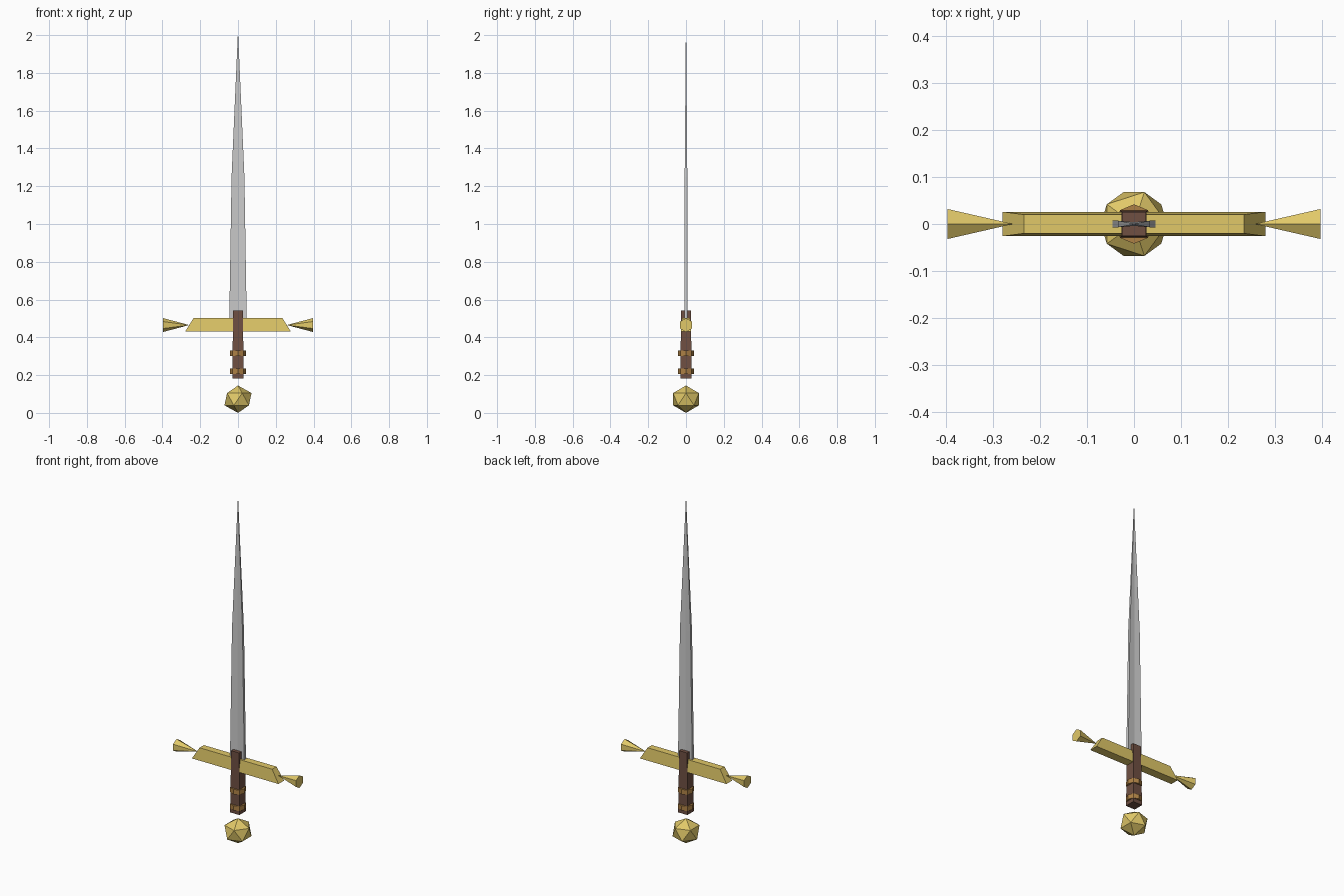
import bpy, bmesh, math
from mathutils import Matrix

if "Cube" in bpy.data.objects:
    bpy.data.objects.remove(bpy.data.objects["Cube"])


def material(name, rgb):
    m = bpy.data.materials.new(name)
    m.diffuse_color = (*rgb, 1)
    m.use_nodes = True
    m.node_tree.nodes["Principled BSDF"].inputs["Base Color"].default_value = m.diffuse_color
    return m


gold = material("gold", (0.75, 0.58, 0.14))
leather = material("leather", (0.16, 0.08, 0.055))
bronze = material("bronze", (0.42, 0.22, 0.06))


def finish(name, bm, mat=None):
    bmesh.ops.recalc_face_normals(bm, faces=bm.faces)
    mesh = bpy.data.meshes.new(name)
    bm.to_mesh(mesh)
    bm.free()
    obj = bpy.data.objects.new(name, mesh)
    bpy.context.collection.objects.link(obj)
    if mat:
        mesh.materials.append(mat)
    return obj


def loft(name, sections, mat=None):
    """Join matching (x, y) loops stacked at given heights, capped at both ends."""
    bm = bmesh.new()
    loops = [[bm.verts.new((x, y, z)) for x, y in pts] for z, pts in sections]
    n = len(loops[0])
    for a, b in zip(loops, loops[1:]):
        for i in range(n):
            j = (i + 1) % n
            bm.faces.new((a[i], a[j], b[j], b[i]))
    bm.faces.new(loops[0])
    bm.faces.new(loops[-1])
    return finish(name, bm, mat)


def rect(x, y):
    return [(-x, -y), (x, -y), (x, y), (-x, y)]


def blade_section(w, t, groove):
    return [(-w, -t), (0, -groove), (w, -t), (w, t), (0, groove), (-w, t)]


# Blade: hollow-ground section tapering to a point
loft("blade", [(0.50, blade_section(0.046, 0.008, 0.004)),
               (1.25, blade_section(0.034, 0.007, 0.004)),
               (2.00, blade_section(0.001, 0.001, 0.001))])

# Crossguard with sloped sides and ends
loft("crossguard", [(0.43, rect(0.28, 0.026)), (0.502, rect(0.235, 0.02))], gold)

# Square tapered grip
loft("grip", [(0.183, rect(0.03, 0.03)), (0.543, rect(0.026, 0.026))], leather)

# Octagonal bands around the grip
octagon = [(0.042 * math.cos(i * math.pi / 4), 0.042 * math.sin(i * math.pi / 4))
           for i in range(8)]
for name, z in (("lower_band", 0.22), ("upper_band", 0.315)):
    loft(name, [(z - 0.014, octagon), (z + 0.014, octagon)], bronze)

# Six-sided cone finials flaring outwards from the guard
for name, side in (("left_finial", -1), ("right_finial", 1)):
    bm = bmesh.new()
    bmesh.ops.create_cone(bm, cap_ends=True, segments=6, radius1=0, radius2=0.037, depth=0.14,
                          matrix=Matrix.Translation((side * 0.328, 0, 0.465))
                          @ Matrix.Rotation(side * math.pi / 2, 4, 'Y'))
    bmesh.ops.remove_doubles(bm, verts=bm.verts, dist=1e-5)
    ys = max(abs(v.co.y) for v in bm.verts)
    if ys > 0.035:  # keep a corner pointing up
        bmesh.ops.rotate(bm, verts=bm.verts, cent=(0, 0, 0.465),
                         matrix=Matrix.Rotation(math.pi / 6, 3, 'X'))
    finish(name, bm, gold)

# Faceted pommel
bm = bmesh.new()
bmesh.ops.create_icosphere(bm, subdivisions=1, radius=1,
                           matrix=Matrix.Translation((0, 0, 0.0725))
                           @ Matrix.Diagonal((0.08, 0.08, 0.0725, 1)))
finish("pommel", bm, gold)
